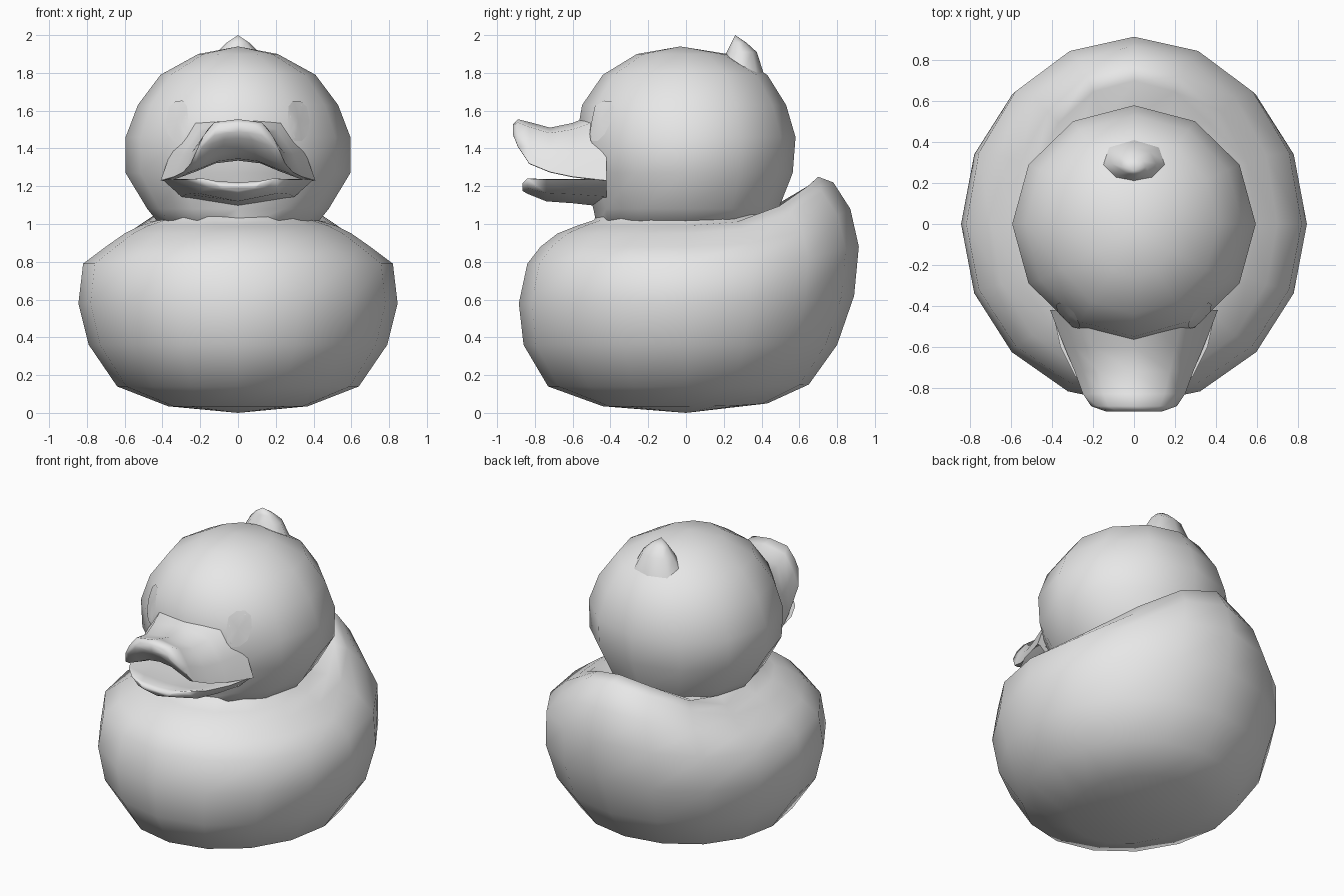
import bpy, bmesh
from math import sin, cos, pi, radians
from mathutils import Vector

cube = bpy.data.objects.get("Cube")
if cube:
    bpy.data.objects.remove(cube, do_unlink=True)

grey = bpy.data.materials.new("plain_grey")
grey.use_nodes = True
grey.diffuse_color = (0.8, 0.8, 0.8, 1)
grey.node_tree.nodes["Principled BSDF"].inputs["Base Color"].default_value = (0.8, 0.8, 0.8, 1)


def finish(name, bm, angle=75):
    bmesh.ops.recalc_face_normals(bm, faces=bm.faces)
    mesh = bpy.data.meshes.new(name)
    bm.to_mesh(mesh)
    bm.free()
    mesh.materials.append(grey)
    obj = bpy.data.objects.new(name, mesh)
    bpy.context.collection.objects.link(obj)
    bpy.ops.object.select_all(action='DESELECT')
    obj.select_set(True)
    bpy.context.view_layer.objects.active = obj
    bpy.ops.object.shade_smooth_by_angle(angle=radians(angle))
    return obj


def loft(name, sections, start=None, end=None):
    """Skin closed sections; each end is a pole point or a flat cap."""
    bm = bmesh.new()
    rings = [[bm.verts.new(p) for p in s] for s in sections]
    n = len(rings[0])
    for a, b in zip(rings, rings[1:]):
        for i in range(n):
            j = (i + 1) % n
            bm.faces.new((a[i], a[j], b[j], b[i]))
    for ring, pole in ((rings[0], start), (rings[-1], end)):
        if pole:
            tip = bm.verts.new(pole)
            for i in range(n):
                bm.faces.new((ring[i], ring[(i + 1) % n], tip))
        else:
            bm.faces.new(ring)
    return finish(name, bm)


def egg_ring(n, z, front, back, half, z_back=None):
    """Ring with its own front, back and side reach; the rear may rise."""
    lift = 0 if z_back is None else z_back - z
    mid = (front + back) / 2 if front * back > 0 else 0
    pts = []
    for i in range(n):
        a = 2 * pi * i / n
        s = sin(a)
        reach = back - mid if s > 0 else mid - front
        pts.append((half * cos(a), mid + reach * s, z + lift * max(0, s) ** 2.6))
    return pts


# Body with the rear rim swept up into a tail
body = [
    (0.035, -0.44, 0.43, 0.37, 0.05),
    (0.14, -0.73, 0.65, 0.64, 0.15),
    (0.36, -0.86, 0.80, 0.79, 0.36),
    (0.58, -0.885, 0.89, 0.845, 0.62),
    (0.79, -0.84, 0.915, 0.82, 0.88),
    (0.88, -0.77, 0.87, 0.70, 1.08),
    (0.95, -0.68, 0.78, 0.60, 1.22),
    (0.99, -0.58, 0.70, 0.52, 1.25),
    (1.02, -0.49, 0.52, 0.42, 1.06),
    (1.08, -0.44, 0.42, 0.38, 1.10),
]
loft("body", [egg_ring(16, *r) for r in body], start=(0, 0, 0))

# Head
head_rings = [
    (0.98, -0.47, 0.45, 0.40),
    (1.08, -0.49, 0.49, 0.48),
    (1.27, -0.55, 0.565, 0.595),
    (1.46, -0.58, 0.58, 0.595),
    (1.63, -0.55, 0.53, 0.53),
    (1.79, -0.44, 0.43, 0.41),
    (1.90, -0.26, 0.22, 0.21),
]
head = loft("head", [egg_ring(12, *r) for r in head_rings], end=(0, -0.03, 1.94))

# Small tuft on the crown
tuft = [(1.77, 0.15, 0.42, 0.19), (1.91, 0.215, 0.375, 0.11), (1.96, 0.24, 0.32, 0.06)]
loft("head_tuft", [egg_ring(8, *r) for r in tuft], end=(0, 0.26, 2.0))


def bill_section(y, top, low, half, outer, inner):
    """Mirrored outer and inner curves, as fractions of half width and height."""
    def place(curve):
        right = [(x * half, y, low + f * (top - low)) for x, f in curve]
        left = [(-x, y, z) for x, y, z in right[:-1]]
        return left + right[::-1]
    return place(outer) + place(inner)[::-1]


# Upper bill, an arch that curls up at the tip
arch = [(1, 0), (0.86, 0.42), (0.6, 0.88), (0, 1)]
roof = [(0.9, -0.01), (0.65, 0.1), (0.35, 0.25), (0, 0.3)]
upper = [
    (-0.42, 1.61, 1.23, 0.41),
    (-0.60, 1.535, 1.25, 0.34),
    (-0.72, 1.51, 1.275, 0.29),
    (-0.83, 1.54, 1.32, 0.25),
    (-0.89, 1.555, 1.41, 0.21),
    (-0.915, 1.53, 1.47, 0.14),
]
loft("upper_bill", [bill_section(*s, arch, roof) for s in upper])

# Lower bill, a shallow scoop
hull = [(1, 1), (0.75, 0.38), (0, 0)]
floor = [(0.93, 1.02), (0.6, 0.85), (0, 0.75)]
lower = [
    (-0.42, 1.235, 1.09, 0.40),
    (-0.60, 1.235, 1.11, 0.36),
    (-0.74, 1.235, 1.12, 0.29),
    (-0.84, 1.24, 1.16, 0.20),
    (-0.865, 1.215, 1.175, 0.12),
]
loft("lower_bill", [bill_section(*s, hull, floor) for s in lower])

# Oval eyes laid onto the head
for side, label in ((1, "left"), (-1, "right")):
    bm = bmesh.new()
    centre = Vector((side * 0.335, -0.47, 1.555))

    def on_head(u, v):
        p = centre + Vector((side * 0.065 * u, 0.055 * u + 0.035 * v, 0.125 * v))
        _, spot, normal, _ = head.closest_point_on_mesh(p)
        return bm.verts.new(spot + normal * 0.005)

    hub = on_head(0, 0)
    rims = [[on_head(r * cos(pi * i / 5), r * sin(pi * i / 5)) for i in range(10)]
            for r in (0.5, 1)]
    for i in range(10):
        j = (i + 1) % 10
        bm.faces.new((hub, rims[0][i], rims[0][j]))
        bm.faces.new((rims[0][i], rims[1][i], rims[1][j], rims[0][j]))
    eye = finish(label + "_eye", bm)
    if eye.data.polygons[0].normal.y > 0:
        eye.data.flip_normals()
